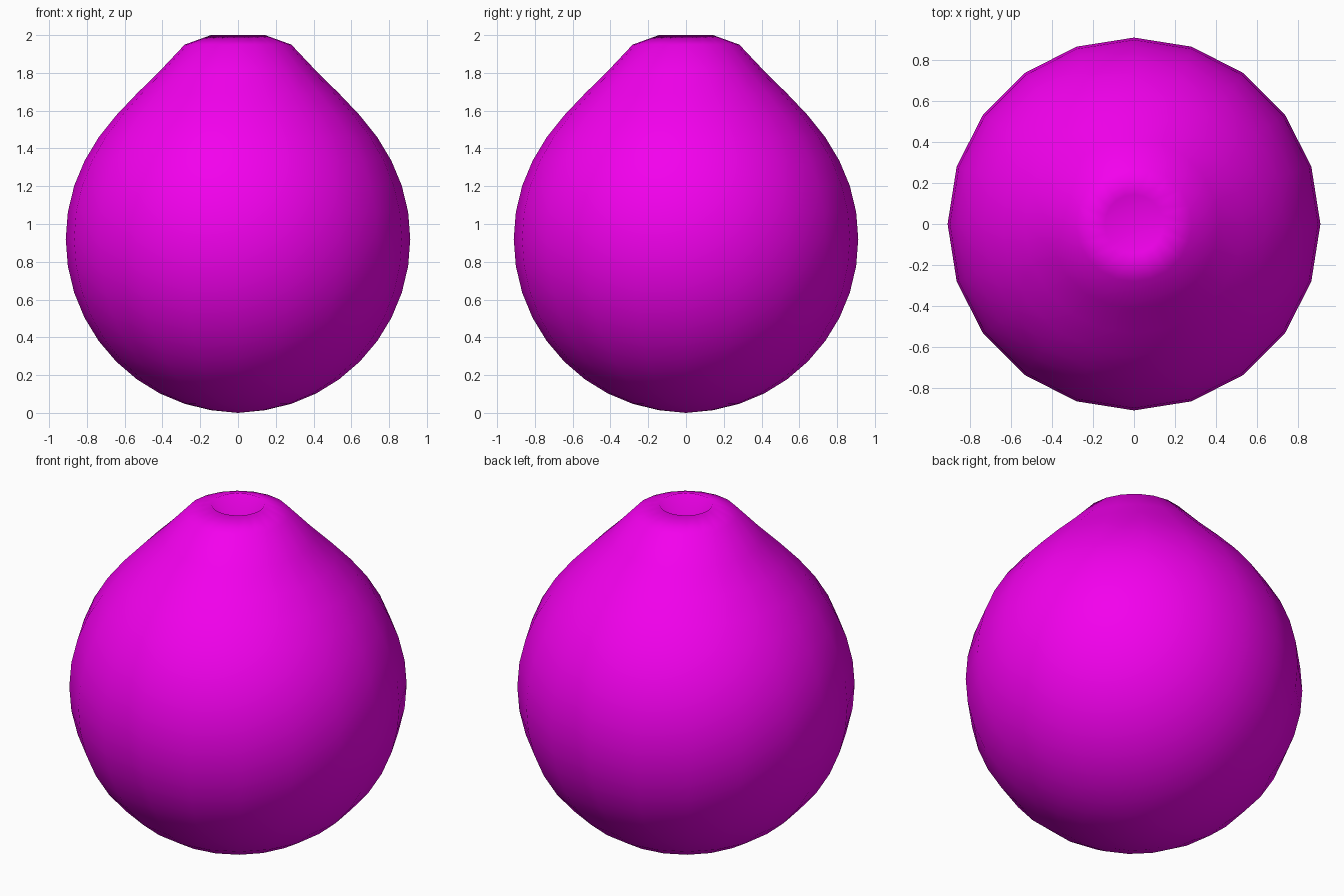
import bpy, bmesh, math

if "Cube" in bpy.data.objects:
    bpy.data.objects.remove(bpy.data.objects["Cube"])

SIDES = 20
R, CZ = 0.912, 0.92          # round lower body: radius and centre height

# Profile from bottom to top: sphere rings, then the drawn-up neck and dimpled crown
profile = [(R * math.sin(math.pi * i / 20), CZ - (R + 0.005) * math.cos(math.pi * i / 20))
           for i in range(1, 12)]
profile += [(0.867, 1.203), (0.812, 1.335), (0.737, 1.46), (0.645, 1.575),
            (0.536, 1.69), (0.414, 1.81), (0.282, 1.95), (0.143, 2.0)]
BOTTOM, DIMPLE = 0.0, 1.84

bm = bmesh.new()
rings = []
for r, z in profile:
    rings.append([bm.verts.new((r * math.cos(2 * math.pi * k / SIDES),
                                r * math.sin(2 * math.pi * k / SIDES), z))
                  for k in range(SIDES)])
low, high = bm.verts.new((0, 0, BOTTOM)), bm.verts.new((0, 0, DIMPLE))

# Side bands and the two triangle fans
for k in range(SIDES):
    n = (k + 1) % SIDES
    for a, b in zip(rings, rings[1:]):
        bm.faces.new((a[k], a[n], b[n], b[k]))
    bm.faces.new((low, rings[0][n], rings[0][k]))
    bm.faces.new((high, rings[-1][k], rings[-1][n]))
for f in bm.faces:
    f.smooth = True
bmesh.ops.recalc_face_normals(bm, faces=bm.faces[:])

mesh = bpy.data.meshes.new("bulb_body")
bm.to_mesh(mesh)
bm.free()
body = bpy.data.objects.new("bulb_body", mesh)
bpy.context.collection.objects.link(body)

# Magenta skin
mat = bpy.data.materials.new("magenta")
mat.diffuse_color = (0.9, 0.0, 0.85, 1)
mat.use_nodes = True
mat.node_tree.nodes["Principled BSDF"].inputs["Base Color"].default_value = mat.diffuse_color
mesh.materials.append(mat)
